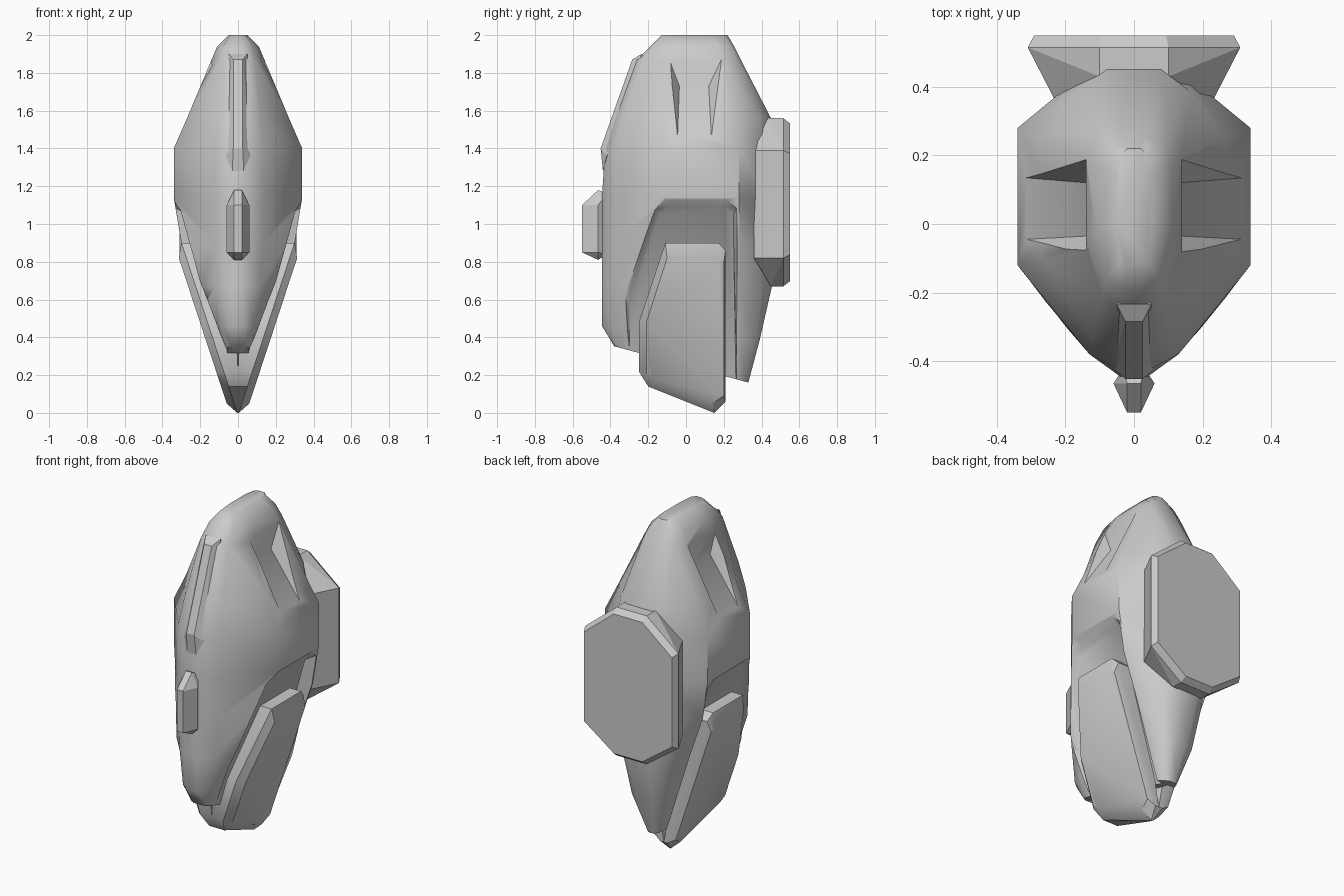
import bpy, bmesh, math

if "Cube" in bpy.data.objects:
    bpy.data.objects.remove(bpy.data.objects["Cube"])


def finish(name, bm, angle=None):
    bmesh.ops.recalc_face_normals(bm, faces=bm.faces)
    me = bpy.data.meshes.new(name)
    bm.to_mesh(me)
    bm.free()
    ob = bpy.data.objects.new(name, me)
    bpy.context.collection.objects.link(ob)
    if angle:
        smooth(ob, angle)
    return ob


def smooth(ob, angle):
    bpy.ops.object.select_all(action='DESELECT')
    ob.select_set(True)
    bpy.context.view_layer.objects.active = ob
    bpy.ops.object.shade_smooth_by_angle(angle=math.radians(angle))


def loft(name, rings, angle=None):
    bm = bmesh.new()
    vs = [[bm.verts.new(p) for p in r] for r in rings]
    n = len(vs[0])
    for a, b in zip(vs, vs[1:]):
        for i in range(n):
            bm.faces.new((a[i], a[(i + 1) % n], b[(i + 1) % n], b[i]))
    bm.faces.new(vs[0])
    bm.faces.new(vs[-1])
    return finish(name, bm, angle)


def hull(name, pts, mirror=True):
    bm = bmesh.new()
    pts = set(pts) | ({(-x, y, z) for x, y, z in pts} if mirror else set())
    for p in sorted(pts):
        bm.verts.new(p)
    bmesh.ops.convex_hull(bm, input=bm.verts)
    bmesh.ops.dissolve_limit(bm, angle_limit=0.02, verts=bm.verts, edges=bm.edges)
    return finish(name, bm)


def cut(target, cutter):
    cutter.hide_render = True
    m = target.modifiers.new("cut", 'BOOLEAN')
    m.operation = 'DIFFERENCE'
    m.solver = 'EXACT'
    m.object = cutter


# Main shell: half cross-sections front to back at height z, tilted by slope along y
sections = [
    (2.00, 0, (.02, -.13), (.04, -.11), (.05, 0), (.05, .14), (.04, .20), (.02, .22)),
    (1.94, 0, (.03, -.19), (.08, -.16), (.11, -.02), (.11, .17), (.08, .24), (.03, .255)),
    (1.87, 0, (.04, -.26), (.09, -.22), (.14, -.05), (.14, .19), (.10, .27), (.05, .29)),
    (1.56, 0, (.04, -.375), (.12, -.33), (.27, -.10), (.27, .25), (.16, .39), (.08, .45)),
    (1.40, 0, (.04, -.428), (.13, -.38), (.34, -.12), (.34, .28), (.17, .42), (.08, .455)),
    (1.14, 0, (.04, -.445), (.13, -.38), (.34, -.12), (.34, .28), (.17, .42), (.08, .455)),
    (.90, 0, (.04, -.445), (.13, -.38), (.28, -.20), (.30, .28), (.15, .42), (.08, .455)),
    (.67, 0, (.04, -.445), (.12, -.385), (.19, -.31), (.22, .28), (.14, .41), (.07, .455)),
    (.42, -.09, (.035, -.445), (.085, -.40), (.105, -.33), (.13, .28), (.10, .37), (.05, .39)),
    (.25, -.27, (.03, -.38), (.055, -.36), (.06, -.28), (.06, .27), (.04, .31), (.02, .33)),
]
rings = []
for z, slope, *half in sections:
    r = [(x, y, z + slope * y) for x, y in half]
    rings.append(r + [(-x, y, h) for x, y, h in reversed(r)])
shell = loft("main_shell", rings)

# Side recess outlines (y, z): lip and floor
lip = [(-.35, .2), (-.35, .6), (-.19, 1.10), (-.11, 1.14), (.22, 1.14), (.27, 1.09), (.27, .1)]
floor = [(-.30, .2), (-.30, .58), (-.14, 1.05), (-.09, 1.09), (.20, 1.09), (.25, 1.05), (.265, .1)]
# Lower panel outlines (y, z): full edge and bevelled outer face
edge = [(-.25, .22), (-.20, .14), (.15, .0), (.21, .06), (.21, .86), (.17, .90), (-.11, .90), (-.25, .48)]
face = [(-.21, .21), (-.18, .18), (.14, .05), (.20, .09), (.20, .80), (.17, .82), (-.10, .82), (-.21, .48)]


def recess_x(z):
    return .28 - (1.09 - z) * .29


def panel_x(z):
    return .06 + (z - .05) * .329


cutters = []
for s, side in ((1, "right"), (-1, "left")):
    cutters.append(loft(side + "_recess_cutter", [
        [(s * recess_x(z), y, z) for y, z in floor],
        [(s * (recess_x(z) + .06), y, z) for y, z in lip],
        [(s * (recess_x(z) + .3), y, z) for y, z in lip]]))
    # Wedge-shaped notch in the upper flank
    cutters.append(hull(side + "_notch_cutter", [
        (s * x, y, z) for x, y0, y1, z in
        ((.14, -.09, .19, 1.875), (.135, -.035, .12, 1.73), (.32, -.045, .135, 1.45),
         (.24, -.09, .19, 1.885), (.42, -.045, .135, 1.49)) for y in (y0, y1)], False))
    # Lower flank panel meeting its mirror at the keel
    loft(side + "_lower_panel", [
        [(s * max(0, panel_x(z) - .19), y, z) for y, z in edge],
        [(s * max(.004, panel_x(z) - .04), y, z) for y, z in edge],
        [(s * panel_x(z), y, z) for y, z in face]], 35)

# Apply the cuts so that sharp edges are found on the finished shell
for c in cutters:
    cut(shell, c)
bpy.context.view_layer.objects.active = shell
for m in list(shell.modifiers):
    bpy.ops.object.modifier_apply(modifier=m.name)
for c in cutters:
    bpy.data.objects.remove(c)
smooth(shell, 48)

# Raised strip on the front of the head
hull("front_ridge", [(.025, -.285, 1.87), (.025, -.452, 1.40), (.05, -.235, 1.90),
                     (.065, -.42, 1.36), (.03, -.44, 1.28), (.05, -.20, 1.85)])

# Faceted box on the chest
hull("chest_box", [(.02, -.55, .85), (.02, -.55, 1.10), (.06, -.465, .85), (.06, -.465, 1.10),
                   (.02, -.465, 1.18), (.02, -.465, .81), (.03, -.42, .84), (.03, -.42, 1.16)])

# Octagonal plate on the back
octagon = [(.31, .82), (.31, 1.39), (.10, 1.56), (.10, .67)]
plate = [(x, .515, z) for x, z in octagon]
plate += [(x * .94, .55, 1.11 + (z - 1.11) * .94) for x, z in octagon]
plate += [(.23, .36, .82), (.23, .36, 1.39), (.10, .43, 1.56), (.10, .45, .67)]
hull("back_plate", plate)
